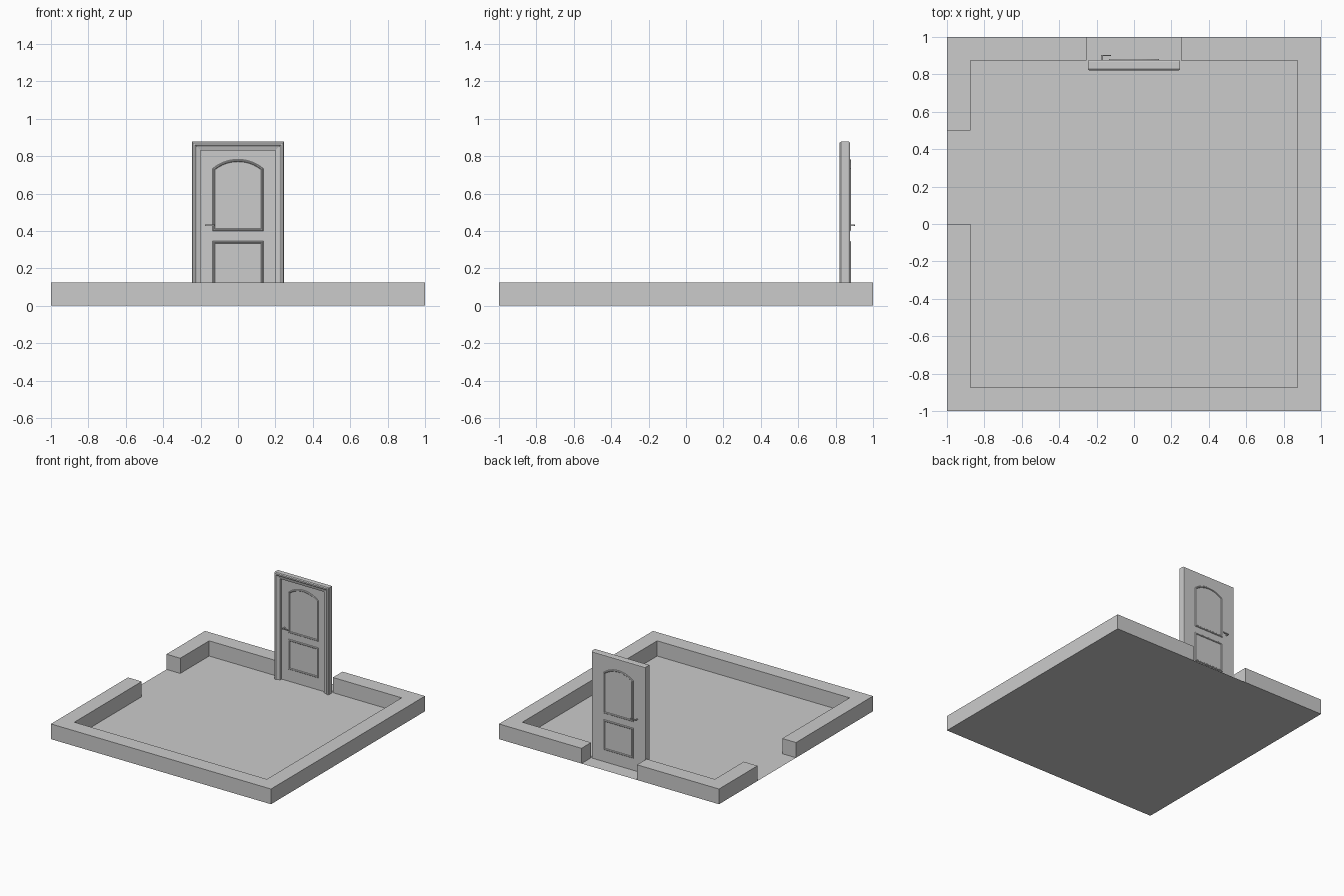
import bpy, bmesh, math
from mathutils import Vector

if "Cube" in bpy.data.objects:
    bpy.data.objects.remove(bpy.data.objects["Cube"])


def finish(name, bm):
    bmesh.ops.recalc_face_normals(bm, faces=bm.faces)
    me = bpy.data.meshes.new(name)
    bm.to_mesh(me)
    bm.free()
    ob = bpy.data.objects.new(name, me)
    bpy.context.collection.objects.link(ob)
    return ob


def prism(name, pts, height):
    """Extrude a plan outline up from the ground."""
    bm = bmesh.new()
    face = bm.faces.new([bm.verts.new((x, y, 0)) for x, y in pts])
    if height:
        geo = bmesh.ops.extrude_face_region(bm, geom=[face], use_keep_orig=True)["geom"]
        bmesh.ops.translate(bm, vec=(0, 0, height),
                            verts=[g for g in geo if isinstance(g, bmesh.types.BMVert)])
    return finish(name, bm)


def box(name, lo, hi):
    ob = prism(name, [(lo[0], lo[1]), (hi[0], lo[1]), (hi[0], hi[1]), (lo[0], hi[1])], hi[2] - lo[2])
    for v in ob.data.vertices:
        v.co.z += lo[2]
    return ob


def sweep(name, path, profile, closed):
    """Sweep (outward offset, y) profile along a clockwise x-z path with mitred corners."""
    pts = [Vector(p) for p in path]
    n = len(pts)
    bm = bmesh.new()
    rings = []
    for i, p in enumerate(pts):
        segs = []
        if closed or i > 0:
            segs.append((p - pts[i - 1]).normalized())
        if closed or i < n - 1:
            segs.append((pts[(i + 1) % n] - p).normalized())
        normals = [Vector((-s.y, s.x)) for s in segs]
        m = sum(normals, Vector((0, 0))).normalized()
        m /= m.dot(normals[0])
        rings.append([bm.verts.new((p.x + m.x * t, y, p.y + m.y * t)) for t, y in profile])
    k = len(profile)
    for i in range(n if closed else n - 1):
        a, b = rings[i], rings[(i + 1) % n]
        for j in range(k):
            bm.faces.new((a[j], a[(j + 1) % k], b[(j + 1) % k], b[j]))
    if not closed:
        bm.faces.new(rings[0])
        bm.faces.new(rings[-1])
    return finish(name, bm)


# Floor and low walls with two openings
T, H = 0.875, 0.125
prism("floor", [(-1, -1), (1, -1), (1, 1), (-1, 1)], 0)
prism("wall_corner", [(-1, 0.5), (-T, 0.5), (-T, T), (-0.255, T), (-0.255, 1), (-1, 1)], H)
prism("wall_main", [(0.25, 1), (0.25, T), (T, T), (T, -T), (-T, -T), (-T, 0),
                    (-1, 0), (-1, -1), (1, -1), (1, 1)], H)

# Door leaf and moulded casing
FRONT, BACK = 0.852, 0.876
box("door_leaf", (-0.2, FRONT, 0), (0.2, BACK, 0.83))
casing = [(0, BACK), (0, 0.834), (0.022, 0.828), (0.03, 0.821), (0.041, 0.821),
          (0.047, 0.829), (0.047, 0.87), (0.043, BACK)]
sweep("door_casing", [(-0.2, 0), (-0.2, 0.83), (0.2, 0.83), (0.2, 0)], casing, False)

# Panel outlines, clockwise: arched upper and rectangular lower
W, SPRING, RISE = 0.122, 0.728, 0.042
R = (W * W + RISE * RISE) / (2 * RISE)
A = math.asin(W / R)
arch = [(R * math.sin(a), SPRING + RISE - R + R * math.cos(a))
        for a in [A * (i / 6 - 1) for i in range(13)]]
panels = {"upper": [(-W, 0.412)] + arch + [(W, 0.412)],
          "lower": [(-W, 0.112), (-W, 0.333), (W, 0.333), (W, 0.112)]}

# Mouldings and lever handles on both faces
for side, y, s in (("front", FRONT, -1), ("back", BACK, 1)):
    for label, outline in panels.items():
        prof = [(0, y - s * 0.002), (0, y + s * 0.003), (0.004, y + s * 0.007),
                (0.009, y + s * 0.007), (0.013, y + s * 0.002), (0.013, y - s * 0.002)]
        sweep(f"{label}_moulding_{side}", outline, prof, True)
    tip = y + s * 0.028
    bpy.ops.mesh.primitive_cylinder_add(vertices=12, radius=0.005, depth=0.026,
                                        location=(-0.171, y + s * 0.012, 0.43),
                                        rotation=(math.pi / 2, 0, 0))
    bpy.context.object.name = "handle_neck_" + side
    lever = box("handle_lever_" + side, (-0.177, min(tip, tip - s * 0.007), 0.425),
                (-0.124, max(tip, tip - s * 0.007), 0.435))
    bev = lever.modifiers.new("rounding", "BEVEL")
    bev.width, bev.segments = 0.002, 2
